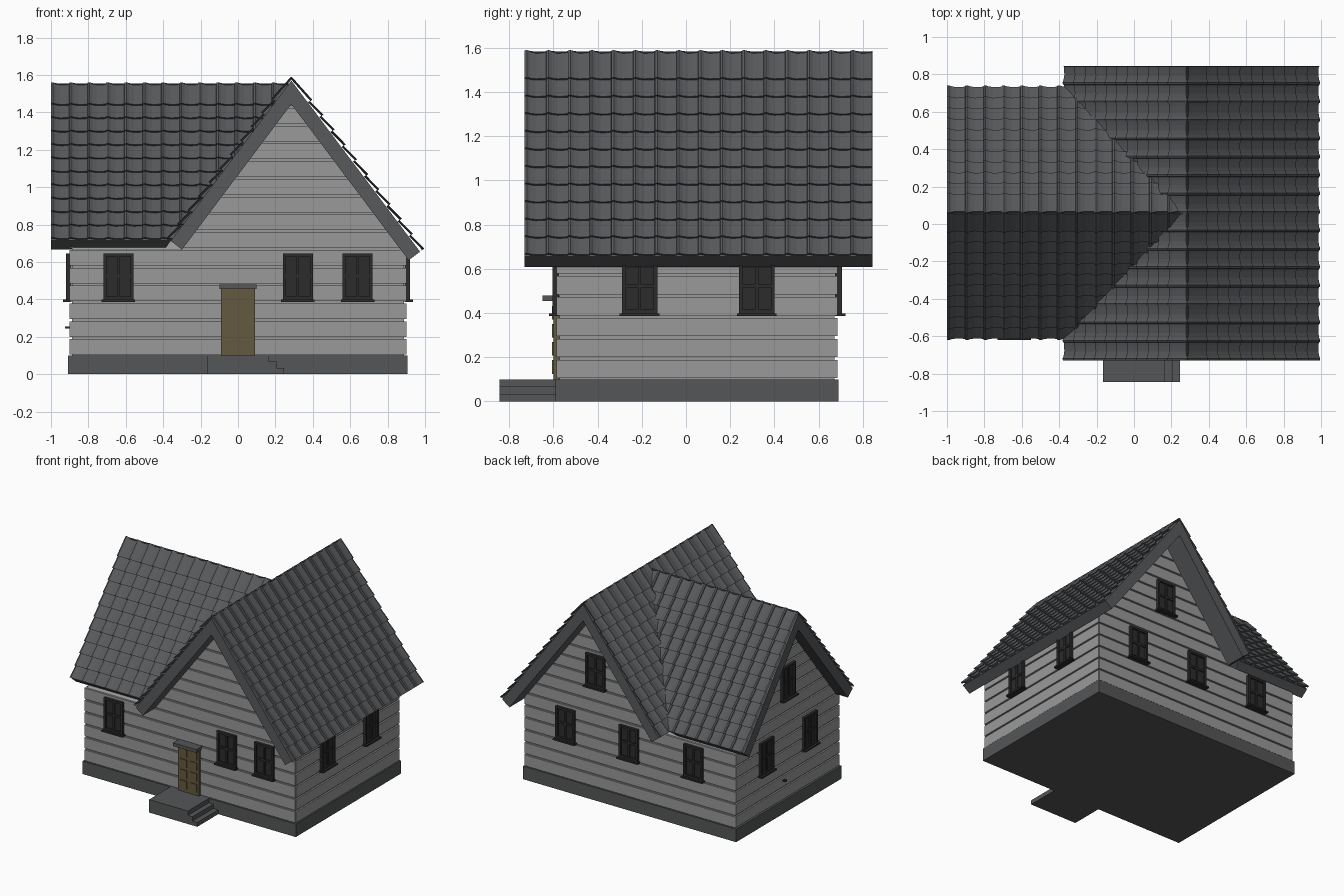
import bpy, bmesh, math
from mathutils import Matrix, Vector

if "Cube" in bpy.data.objects:
    bpy.data.objects.remove(bpy.data.objects["Cube"])

V = Vector


def material(name, r, g, b):
    m = bpy.data.materials.new(name)
    m.diffuse_color = (r, g, b, 1)
    m.use_nodes = True
    m.node_tree.nodes["Principled BSDF"].inputs["Base Color"].default_value = m.diffuse_color
    return m


ROOF = material("slate_grey", .095, .1, .105)
WALL = material("light_grey", .32, .32, .32)
STONE = material("stone_grey", .09, .093, .095)
DARK = material("dark_grey", .025, .025, .025)
WOOD = material("door_brown", .13, .1, .05)


def finish(bm, name, mat, matrix=None):
    if matrix:
        bm.transform(matrix)
    me = bpy.data.meshes.new(name)
    bm.to_mesh(me)
    bm.free()
    me.materials.append(mat)
    ob = bpy.data.objects.new(name, me)
    bpy.context.collection.objects.link(ob)
    return ob


def prism(bm, pts, vec):
    """Closed solid: polygon swept along vec."""
    n = len(pts)
    a = [bm.verts.new(p) for p in pts]
    b = [bm.verts.new(V(p) + V(vec)) for p in pts]
    fs = [bm.faces.new(a), bm.faces.new(b[::-1])]
    for i in range(n):
        j = (i + 1) % n
        fs.append(bm.faces.new((a[j], a[i], b[i], b[j])))
    bmesh.ops.recalc_face_normals(bm, faces=fs)


def box(bm, x0, x1, y0, y1, z0, z1):
    prism(bm, [(x0, y0, z0), (x1, y0, z0), (x1, y0, z1), (x0, y0, z1)], (0, y1 - y0, 0))


# Wall frames: local x runs along the wall, local -y points outwards
def frame(x, y, deg):
    return Matrix.Translation((x, y, 0)) @ Matrix.Rotation(math.radians(deg), 4, 'Z')


FRONT, RIGHT = frame(0, -.585, 0), frame(.9, 0, 90)
BACK, LEFT = frame(0, .685, 180), frame(-.9, 0, -90)
MAIN_T, WING_T = 1.33, 1.25
MAIN_X, MAIN_Z, WING_Y, WING_Z = .285, 1.57, .06, 1.54

# Foundation and side steps
bm = bmesh.new()
box(bm, -.91, .905, -.59, .69, 0, .1)
finish(bm, "foundation", STONE)
bm = bmesh.new()
for i in range(3):
    box(bm, -.165, .165 + .04 * i, -.845, -.58, .1 * (2 - i) / 3, .1 * (3 - i) / 3)
finish(bm, "porch_steps", STONE)

# Wall core with two gables
bm = bmesh.new()
box(bm, -.888, .888, -.573, .673, .1, .66)
prism(bm, [(MAIN_X - .6, -.573, .65), (.888, -.573, .65), (MAIN_X, -.573, 1.46)], (0, 1.246, 0))
prism(bm, [(-.888, -.573, .65), (-.888, .673, .65), (-.888, .055, 1.43)], (1.05, 0, 0))
finish(bm, "wall_core", WALL)


# Horizontal siding boards
def siding(name, M, lo, hi, apex=None, top=0, tan=1):
    bm = bmesh.new()
    for k in range(15 if apex is not None else 6):
        z0 = .105 + .095 * k
        z1 = z0 + .083
        l0 = l1 = lo
        h0 = h1 = hi
        if k > 5:
            if z0 > top - .02:
                break
            z1 = min(z1, top - .005)
            w0, w1 = (top - z0) / tan, (top - z1) / tan
            l0, l1 = max(lo, apex - w0), max(lo, apex - w1)
            h0, h1 = min(hi, apex + w0), min(hi, apex + w1)
        prism(bm, [(l0, 0, z0), (h0, 0, z0), (h1, 0, z1), (l1, 0, z1)], (0, .015, 0))
    finish(bm, name, WALL, M)


siding("front_siding", FRONT, -.895, .895, MAIN_X, 1.47, MAIN_T)
siding("back_siding", BACK, -.895, .895, -MAIN_X, 1.47, MAIN_T)
siding("left_siding", LEFT, -.68, .58, -.055, 1.44, WING_T)
siding("right_siding", RIGHT, -.58, .68)


# Windows
def window(name, M, u, z=.522):
    bm = bmesh.new()
    box(bm, -.075, .075, -.006, .01, -.118, .118)
    for s in (-1, 1):
        box(bm, s * .08, s * .064, -.02, .01, -.123, .123)
        box(bm, -.065, .065, -.02, .01, s * .107, s * .123)
    box(bm, -.007, .007, -.015, .005, -.11, .11)
    box(bm, -.066, .066, -.014, .005, -.006, .01)
    box(bm, -.09, .09, -.036, .01, -.135, -.123)
    finish(bm, name, DARK, M @ Matrix.Translation((u, 0, z)))


for side, M, spots in (("front", FRONT, [(-.64, .522), (.32, .522), (.64, .522)]),
                       ("right", RIGHT, [(-.21, .522), (.32, .522)]),
                       ("back", BACK, [(-.54, .522), (0, .522), (.55, .522), (-.285, 1.0)]),
                       ("left", LEFT, [(-.32, .522), (.21, .522), (-.055, 1.0)])):
    for i, (u, z) in enumerate(spots):
        window(f"{side}_window_{i + 1}", M, u, z)

# Door with raised panels, and its canopy
bm = bmesh.new()
box(bm, -.09, .09, -.6, -.57, .1, .46)
for sx in (-1, 1):
    for r in range(4):
        z = .125 + r * .082
        box(bm, sx * .042 - .028, sx * .042 + .028, -.606, -.59, z, z + .062)
finish(bm, "door", WOOD)
bm = bmesh.new()
box(bm, -.1, .1, -.65, -.57, .455, .48)
finish(bm, "door_canopy", STONE)
bm = bmesh.new()
box(bm, -.925, -.89, .09, .11, .245, .255)
finish(bm, "wall_tap", DARK)

# Pantile cross-section: fraction of tile width, height
PAN = [(0, .009), (.1, .012), (.25, .005), (.5, 0), (.8, .001), (.98, .003)]


def tiles(ridge, U, H, tan, S, count, pitch):
    """Stepped, rolled tile sheet running down from the ridge start point."""
    c = 1 / math.hypot(1, tan)
    s = tan * c
    D, N = V(H) * c - V((0, 0, s)), V(H) * s + V((0, 0, c))
    across = [((i + f) * pitch, h) for i in range(count) for f, h in PAN] + [(count * pitch, .009)]
    rows, courses = [(-.015, 0.002)], 11
    for k in range(1, courses + 1):
        d = S * (k + .5) / (courses + .5)
        rows += [(d, .016), (d - .003, .002)]
    bm = bmesh.new()
    grid = [[bm.verts.new(V(ridge) + V(U) * u + D * d + N * (n + h)) for u, h in across] for d, n in rows]
    flip = V(U).cross(D).dot(N) < 0
    for a, b in zip(grid, grid[1:]):
        for i in range(len(across) - 1):
            q = [a[i], a[i + 1], b[i + 1], b[i]]
            bm.faces.new(q if not flip else q[::-1])
    # the order above runs U then D, so its normal is U x D
    return bm


def slab(ridge, U, H, tan, SL, SR, L, t=.076):
    """Chevron roof deck; SL and SR are the two slope lengths."""
    c = 1 / math.hypot(1, tan)
    s = tan * c
    R, H, Z = V(ridge), V(H), V((0, 0, 1))
    ends = lambda sg, S: (R + H * sg * c * S - Z * s * S,
                          R + H * sg * (c * S - s * t) - Z * (s * S + c * t))
    l, r = ends(-1, SL), ends(1, SR)
    bm = bmesh.new()
    prism(bm, [R, l[0], l[1], R - Z * t / c, r[1], r[0]], V(U) * L)
    return bm


def trim(bm):
    """Cut the wing roof where it runs under the main roof."""
    bmesh.ops.bisect_plane(bm, geom=bm.verts[:] + bm.edges[:] + bm.faces[:],
                           plane_co=(MAIN_X, 0, MAIN_Z), plane_no=V((-MAIN_T, 0, 1)).normalized(),
                           clear_inner=True)


# Main roof
r0, Y, X = (MAIN_X, -.73, MAIN_Z), (0, 1, 0), (1, 0, 0)
finish(slab(r0, Y, X, MAIN_T, 1.073, 1.145, 1.575), "main_roof_deck", ROOF)
finish(tiles(r0, Y, X, MAIN_T, 1.145, 16, .0984), "main_tiles_right", ROOF)
finish(tiles(r0, Y, (-1, 0, 0), MAIN_T, 1.073, 16, .0984), "main_tiles_left", ROOF)

# Wing roof, trimmed at the valleys
r1 = (-1, WING_Y, WING_Z)
for name, bm in (("wing_roof_deck", slab(r1, X, Y, WING_T, 1.056, 1.056, 1.28)),
                 ("wing_tiles_front", tiles(r1, X, (0, -1, 0), WING_T, 1.056, 13, .0984)),
                 ("wing_tiles_back", tiles(r1, X, Y, WING_T, 1.056, 13, .0984))):
    trim(bm)
    finish(bm, name, ROOF)
